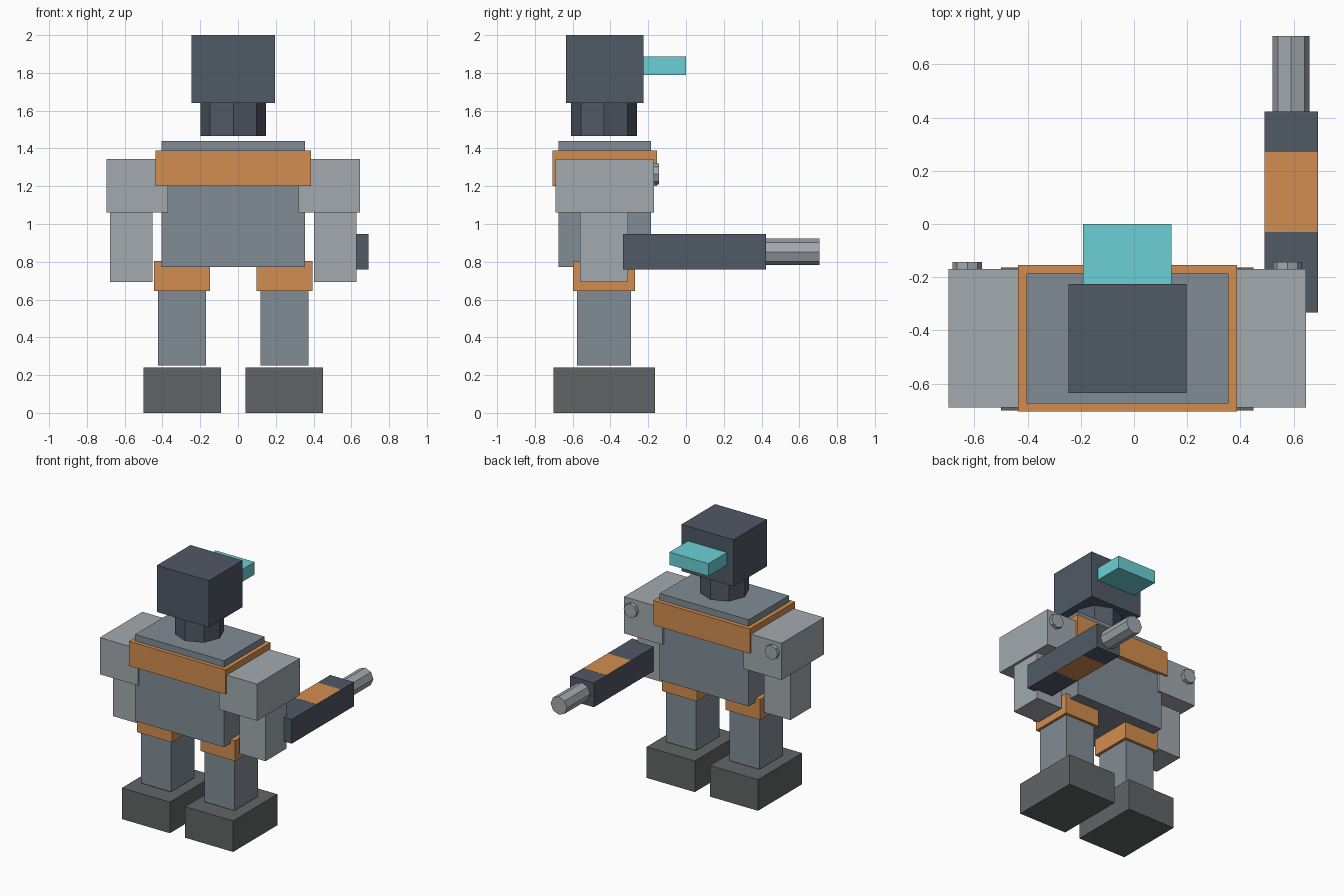
import bpy
from math import pi

if "Cube" in bpy.data.objects:
    bpy.data.objects.remove(bpy.data.objects["Cube"])

MID = -0.025  # mirror plane of the body


def material(name, r, g, b):
    m = bpy.data.materials.new(name)
    m.diffuse_color = (r, g, b, 1)
    m.use_nodes = True
    m.node_tree.nodes["Principled BSDF"].inputs["Base Color"].default_value = m.diffuse_color
    return m


STEEL = material("steel", 0.22, 0.26, 0.30)
LIGHT = material("light_steel", 0.36, 0.40, 0.43)
DARK = material("dark_steel", 0.08, 0.10, 0.13)
RUBBER = material("rubber", 0.12, 0.13, 0.13)
ORANGE = material("orange", 0.65, 0.27, 0.08)
CYAN = material("cyan", 0.15, 0.63, 0.67)


def box(name, x, y, z, mat):
    bpy.ops.mesh.primitive_cube_add(size=1, location=[sum(r) / 2 for r in (x, y, z)])
    o = bpy.context.object
    o.name = name
    o.scale = [r[1] - r[0] for r in (x, y, z)]
    o.data.materials.append(mat)


def octagon(name, r, depth, loc, mat, rot=(0, 0, 0)):
    bpy.ops.mesh.primitive_cylinder_add(vertices=8, radius=r, depth=depth, location=loc, rotation=rot)
    o = bpy.context.object
    o.name = name
    o.data.materials.append(mat)


def pair(name, x, y, z, mat):
    box(name + "_left", x, y, z, mat)
    box(name + "_right", (2 * MID - x[1], 2 * MID - x[0]), y, z, mat)


# Head, visor and neck
box("head", (-0.247, 0.197), (-0.636, -0.226), (1.64, 2.0), DARK)
box("visor", (-0.191, 0.141), (-0.24, 0.0), (1.79, 1.887), CYAN)
octagon("neck", 0.174, 0.185, (MID, -0.434, 1.5575), DARK)

# Torso and chest band
box("torso", (-0.405, 0.355), (-0.676, -0.186), (0.772, 1.44), STEEL)
box("chest_band", (-0.437, 0.387), (-0.706, -0.154), (1.2, 1.39), ORANGE)

# Arms and legs
pair("shoulder", (-0.697, -0.37), (-0.69, -0.17), (1.06, 1.343), LIGHT)
pair("arm", (-0.677, -0.453), (-0.56, -0.306), (0.693, 1.08), LIGHT)
pair("hip", (-0.444, -0.147), (-0.597, -0.27), (0.645, 0.803), ORANGE)
pair("leg", (-0.423, -0.169), (-0.577, -0.291), (0.25, 0.66), STEEL)
pair("foot", (-0.5, -0.09), (-0.702, -0.164), (0, 0.24), RUBBER)

# Shoulder bolts
for side, sx in (("left", -1), ("right", 1)):
    octagon("bolt_" + side, 0.055, 0.05, (MID + sx * 0.602, -0.167, 1.264), LIGHT, (pi / 2, 0, 0))

# Forearm cannon
box("cannon_body", (0.49, 0.692), (-0.333, 0.424), (0.759, 0.946), DARK)
box("cannon_stripe", (0.491, 0.691), (-0.03, 0.27), (0.758, 0.947), ORANGE)
octagon("cannon_barrel", 0.07, 0.30, (0.591, 0.557, 0.852), LIGHT, (pi / 2, 0, 0))
